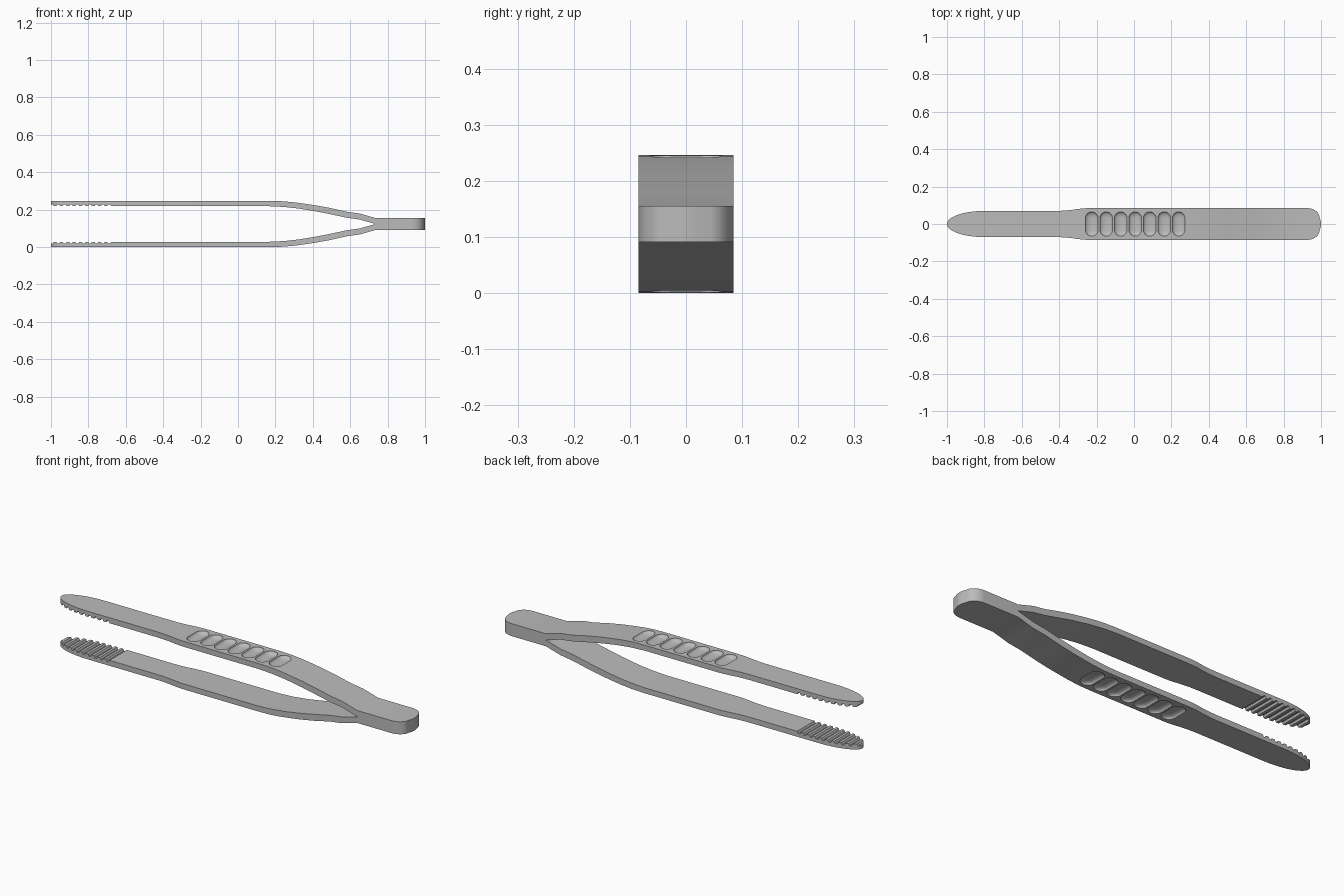
import bpy, bmesh, math
from mathutils import Matrix

if "Cube" in bpy.data.objects:
    bpy.data.objects.remove(bpy.data.objects["Cube"])

MID = 0.123  # height of the mirror plane between the two arms

steel = bpy.data.materials.new("grey_steel")
steel.diffuse_color = (0.5, 0.5, 0.5, 1)
steel.use_nodes = True
steel.node_tree.nodes["Principled BSDF"].inputs["Base Color"].default_value = steel.diffuse_color


def make_object(name, bm):
    bmesh.ops.recalc_face_normals(bm, faces=bm.faces[:])
    me = bpy.data.meshes.new(name)
    bm.to_mesh(me)
    bm.free()
    me.materials.append(steel)
    ob = bpy.data.objects.new(name, me)
    bpy.context.collection.objects.link(ob)
    return ob


def prism(name, points, push):
    """Extrude a closed outline of 3D points along a vector."""
    bm = bmesh.new()
    face = bm.faces.new([bm.verts.new(p) for p in points])
    out = bmesh.ops.extrude_face_region(bm, geom=[face])
    verts = [g for g in out["geom"] if isinstance(g, bmesh.types.BMVert)]
    bmesh.ops.translate(bm, vec=push, verts=verts)
    return make_object(name, bm)


def boolean(ob, cutter, operation):
    mod = ob.modifiers.new(operation.lower(), "BOOLEAN")
    mod.operation, mod.solver, mod.object = operation, "EXACT", cutter
    bpy.context.view_layer.objects.active = ob
    bpy.ops.object.modifier_apply(modifier=mod.name)
    bpy.data.objects.remove(cutter, do_unlink=True)


# Side profile of the upper half: outer edge from handle to tip
outer = [(1.0, 0.155), (0.735, 0.155), (0.65, 0.179), (0.58, 0.189),
         (0.49, 0.209), (0.42, 0.222), (0.36, 0.231), (0.30, 0.239),
         (0.24, 0.2445), (0.17, 0.246), (-1.0, 0.246)]

# Serrated inner edge near the tip
Z_IN, DEPTH, TEETH = 0.218, 0.010, 10
pitch = 0.34 / TEETH
inner = [(-1.0, Z_IN + DEPTH)]
for i in range(TEETH):
    x = -1.0 + i * pitch
    inner += [(x + 0.30 * pitch, Z_IN + DEPTH), (x + 0.45 * pitch, Z_IN),
              (x + 0.85 * pitch, Z_IN)]
    if i < TEETH - 1:
        inner.append((x + pitch, Z_IN + DEPTH))
inner += [(0.17, Z_IN), (0.25, 0.214), (0.33, 0.205), (0.42, 0.190),
          (0.50, 0.174), (0.58, 0.157), (0.65, 0.147)]

upper = outer + inner
lower = [(x, 2 * MID - z) for x, z in reversed(upper)]
profile = upper + [(0.735, MID)] + lower
tweezers = prism("tweezers", [(x, -0.2, z) for x, z in profile], (0, 0.4, 0))

# Plan outline: elliptical tip, wider grip, rounded handle end
half = [(-0.8 - 0.2 * math.cos(t), 0.07 * math.sin(t))
        for t in [i * math.pi / 28 for i in range(1, 15)]]
half += [(-0.41, 0.07), (-0.37, 0.0715), (-0.335, 0.075), (-0.295, 0.081),
         (-0.265, 0.084), (-0.24, 0.085)]
half += [(0.925 + 0.067 * math.sin(t), 0.035 + 0.05 * math.cos(t))
         for t in [i * math.pi / 16 for i in range(9)]]
half += [(0.998, 0.018)]
plan = [(-1.0, 0)] + half + [(1.0, 0)] + [(x, -y) for x, y in reversed(half)]
outline = prism("plan_cutter", [(x, y, -0.1) for x, y in plan], (0, 0, 0.5))
boolean(tweezers, outline, "INTERSECT")

# Seven finger dimples on the outside of each arm
bm = bmesh.new()
turn = Matrix.Rotation(math.pi / 2, 4, "X")
for i in range(7):
    cx = -0.226 + 0.0775 * i
    surface = 0.246 if cx < 0.2 else 0.2445
    for cz in (surface, 2 * MID - surface):
        made = bmesh.ops.create_uvsphere(bm, u_segments=24, v_segments=13,
                                         radius=0.034, matrix=turn)
        for v in made["verts"]:
            v.co.y += math.copysign(0.031, v.co.y)
            v.co.z = v.co.z * 0.45 + cz
            v.co.x += cx
boolean(tweezers, make_object("dimple_cutter", bm), "DIFFERENCE")

# Smooth curved walls, sharp rims
tweezers.select_set(True)
bpy.context.view_layer.objects.active = tweezers
bpy.ops.object.shade_smooth_by_angle(angle=math.radians(30))
